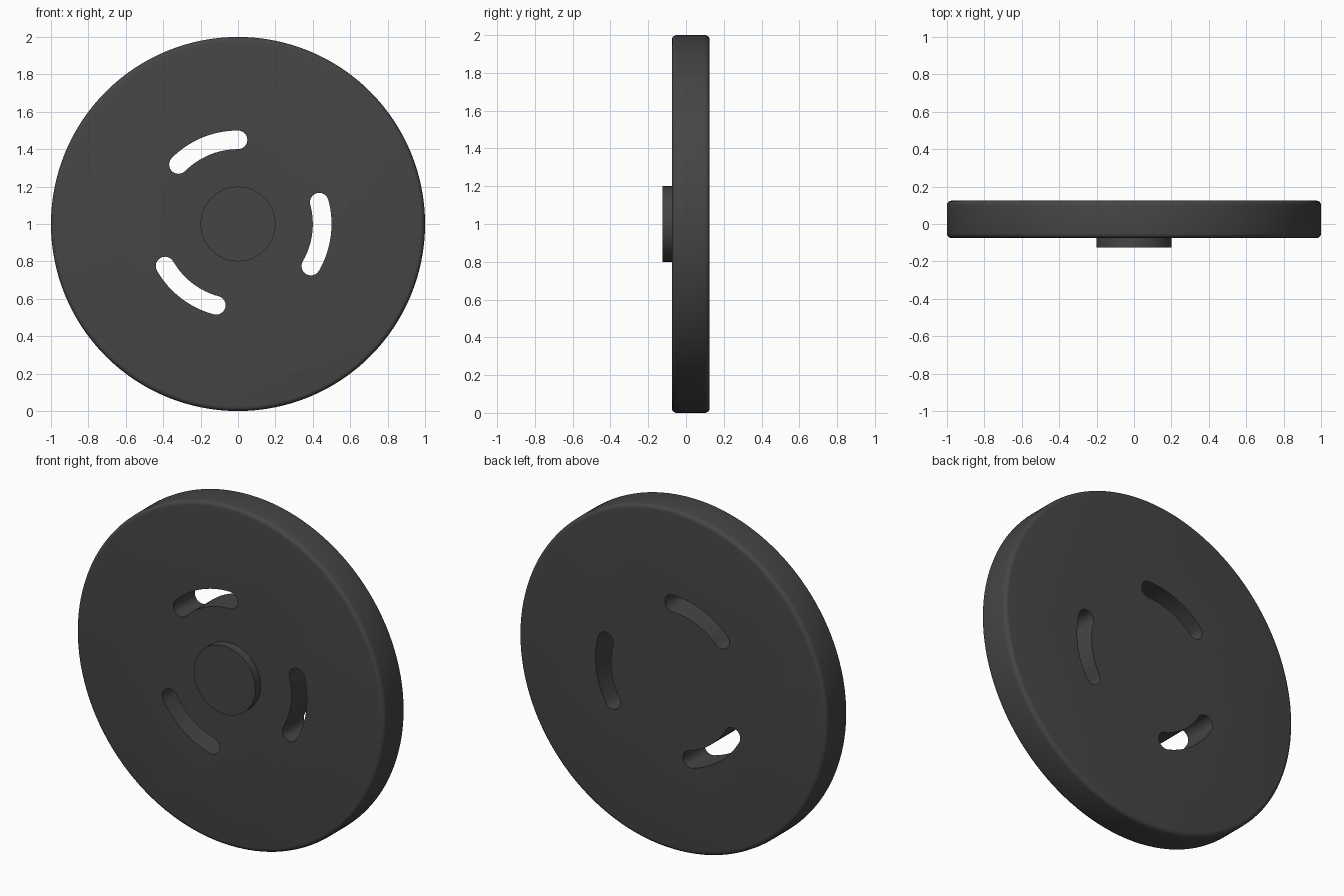
import bpy, bmesh, math
from math import cos, sin, radians, pi

if "Cube" in bpy.data.objects:
    bpy.data.objects.remove(bpy.data.objects["Cube"])

FRONT, BACK, CZ = -0.075, 0.125, 1.0
dark = bpy.data.materials.new("dark_grey")
dark.diffuse_color = (0.06, 0.06, 0.06, 1)
dark.use_nodes = True
dark.node_tree.nodes["Principled BSDF"].inputs["Base Color"].default_value = dark.diffuse_color


def make_object(name, bm):
    bmesh.ops.recalc_face_normals(bm, faces=bm.faces)
    mesh = bpy.data.meshes.new(name)
    bm.to_mesh(mesh)
    bm.free()
    mesh.materials.append(dark)
    obj = bpy.data.objects.new(name, mesh)
    bpy.context.collection.objects.link(obj)
    return obj


def extruded(name, outline, y0, y1):
    """Extrude an (x, z) outline along y."""
    bm = bmesh.new()
    face = bm.faces.new([bm.verts.new((x, y0, z + CZ)) for x, z in outline])
    ext = bmesh.ops.extrude_face_region(bm, geom=[face])
    verts = [v for v in ext["geom"] if isinstance(v, bmesh.types.BMVert)]
    bmesh.ops.translate(bm, verts=verts, vec=(0, y1 - y0, 0))
    return make_object(name, bm)


def arc(cx, cz, r, a0, a1, n):
    return [(cx + r * cos(a0 + (a1 - a0) * i / n), cz + r * sin(a0 + (a1 - a0) * i / n))
            for i in range(n + 1)]


def circle(r, n):
    return arc(0, 0, r, 0, 2 * pi, n)[:-1]


def slot(start, end, r=0.45, w=0.05):
    """Curved slot outline with round ends."""
    a, b = radians(start), radians(end)
    return (arc(0, 0, r + w, a, b, 16)
            + arc(r * cos(b), r * sin(b), w, b, b + pi, 12)[1:-1]
            + arc(0, 0, r - w, b, a, 16)
            + arc(r * cos(a), r * sin(a), w, a + pi, a + 2 * pi, 12)[1:-1])


def smooth(obj):
    bpy.ops.object.select_all(action='DESELECT')
    obj.select_set(True)
    bpy.context.view_layer.objects.active = obj
    bpy.ops.object.shade_smooth_by_angle(angle=radians(35))


# Wheel disc with rounded rims
disc = extruded("disc", circle(1.0, 128), FRONT, BACK)
bm = bmesh.new()
bm.from_mesh(disc.data)
rims = [e for e in bm.edges if abs(e.verts[0].co.y - e.verts[1].co.y) < 1e-5]
bmesh.ops.bevel(bm, geom=rims, offset=0.025, segments=5, profile=0.5, affect='EDGES')
bm.to_mesh(disc.data)
bm.free()

# Three curved slots cut right through
for i in range(3):
    cutter = extruded("slot_cutter", slot(-30 + 120 * i, 15 + 120 * i), FRONT - 0.1, BACK + 0.1)
    cutter.hide_render = True
    bpy.context.view_layer.objects.active = disc
    mod = disc.modifiers.new("slot", 'BOOLEAN')
    mod.operation, mod.solver, mod.object = 'DIFFERENCE', 'EXACT', cutter
    bpy.ops.object.modifier_apply(modifier=mod.name)
    bpy.data.objects.remove(cutter)
smooth(disc)

# Raised centre hub on the front
smooth(extruded("hub", circle(0.2, 64), -0.125, FRONT + 0.005))
